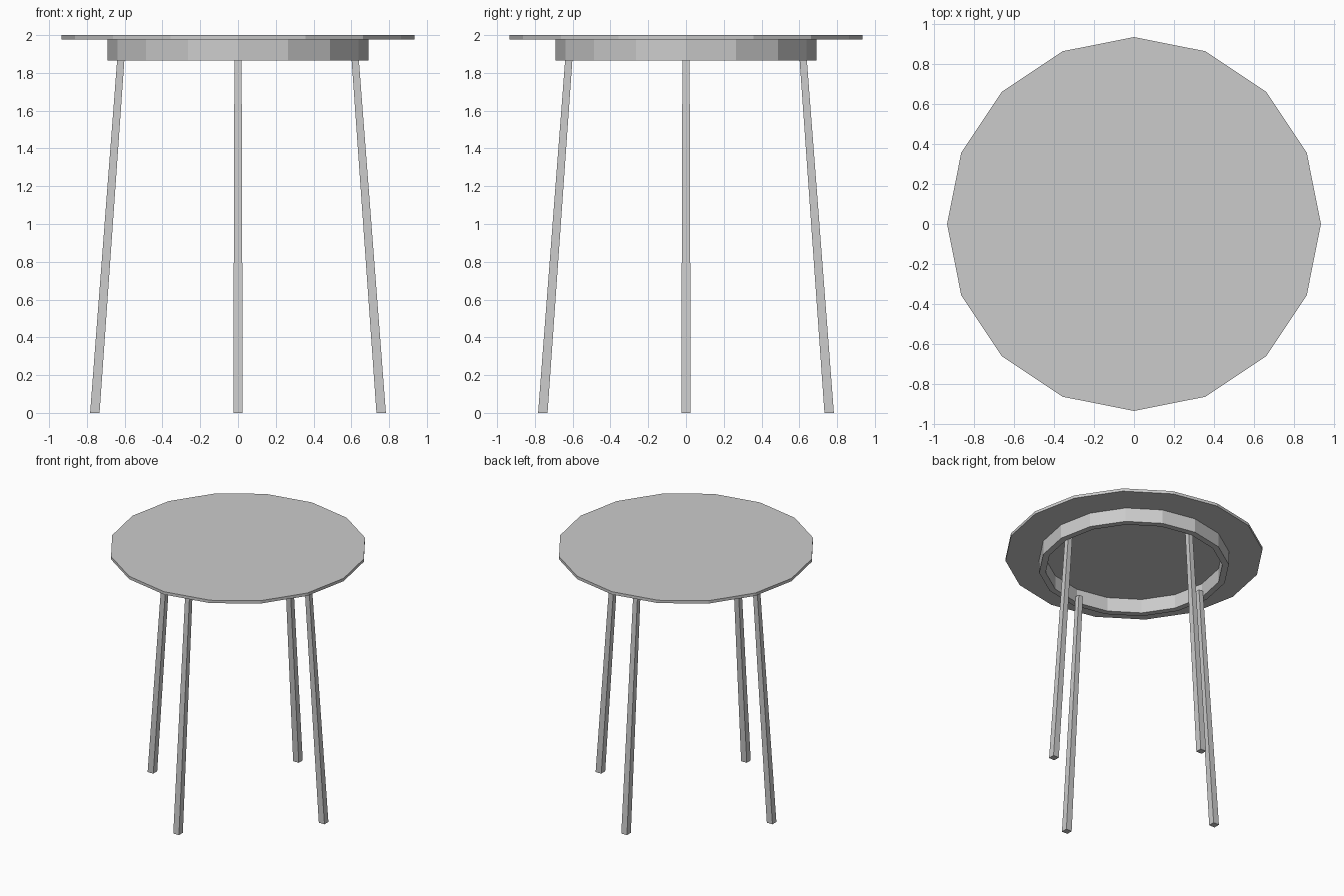
import bpy
import bmesh
from math import cos, sin, pi

cube = bpy.data.objects.get("Cube")
if cube:
    bpy.data.objects.remove(cube, do_unlink=True)

SIDES = 16
grey = bpy.data.materials.new("plain grey")
grey.use_nodes = True
COLOUR = (0.6, 0.6, 0.6, 1)
grey.diffuse_color = COLOUR
grey.node_tree.nodes["Principled BSDF"].inputs["Base Color"].default_value = COLOUR


def finish(name, bm):
    bmesh.ops.recalc_face_normals(bm, faces=bm.faces)
    mesh = bpy.data.meshes.new(name)
    bm.to_mesh(mesh)
    bm.free()
    mesh.materials.append(grey)
    obj = bpy.data.objects.new(name, mesh)
    bpy.context.collection.objects.link(obj)
    return obj


def ring(bm, radius, z):
    angles = [2 * pi * i / SIDES for i in range(SIDES)]
    return [bm.verts.new((radius * cos(a), radius * sin(a), z)) for a in angles]


def bridge(bm, a, b):
    n = len(a)
    for i in range(n):
        j = (i + 1) % n
        bm.faces.new((a[i], a[j], b[j], b[i]))


# Round table top
bm = bmesh.new()
low, high = ring(bm, 0.935, 1.977), ring(bm, 0.935, 2.0)
bridge(bm, low, high)
bm.faces.new(low)
bm.faces.new(high)
finish("table_top", bm)

# Hollow apron under the top
bm = bmesh.new()
loops = [ring(bm, r, z) for r, z in
         ((0.69, 1.977), (0.69, 1.865), (0.643, 1.865), (0.643, 1.977))]
for a, b in zip(loops, loops[1:] + loops[:1]):
    bridge(bm, a, b)
finish("apron", bm)


# Splayed, tapered legs
def square(bm, x, half, z):
    corners = ((-1, -1), (1, -1), (1, 1), (-1, 1))
    return [bm.verts.new((x + half * u, half * v, z)) for u, v in corners]


for i, side in enumerate(("left", "back", "right", "front")):
    bm = bmesh.new()
    foot, head = square(bm, 0.758, 0.025, 0), square(bm, 0.618, 0.019, 1.905)
    bridge(bm, foot, head)
    bm.faces.new(foot)
    bm.faces.new(head)
    leg = finish(side + "_leg", bm)
    leg.rotation_euler.z = i * pi / 2
